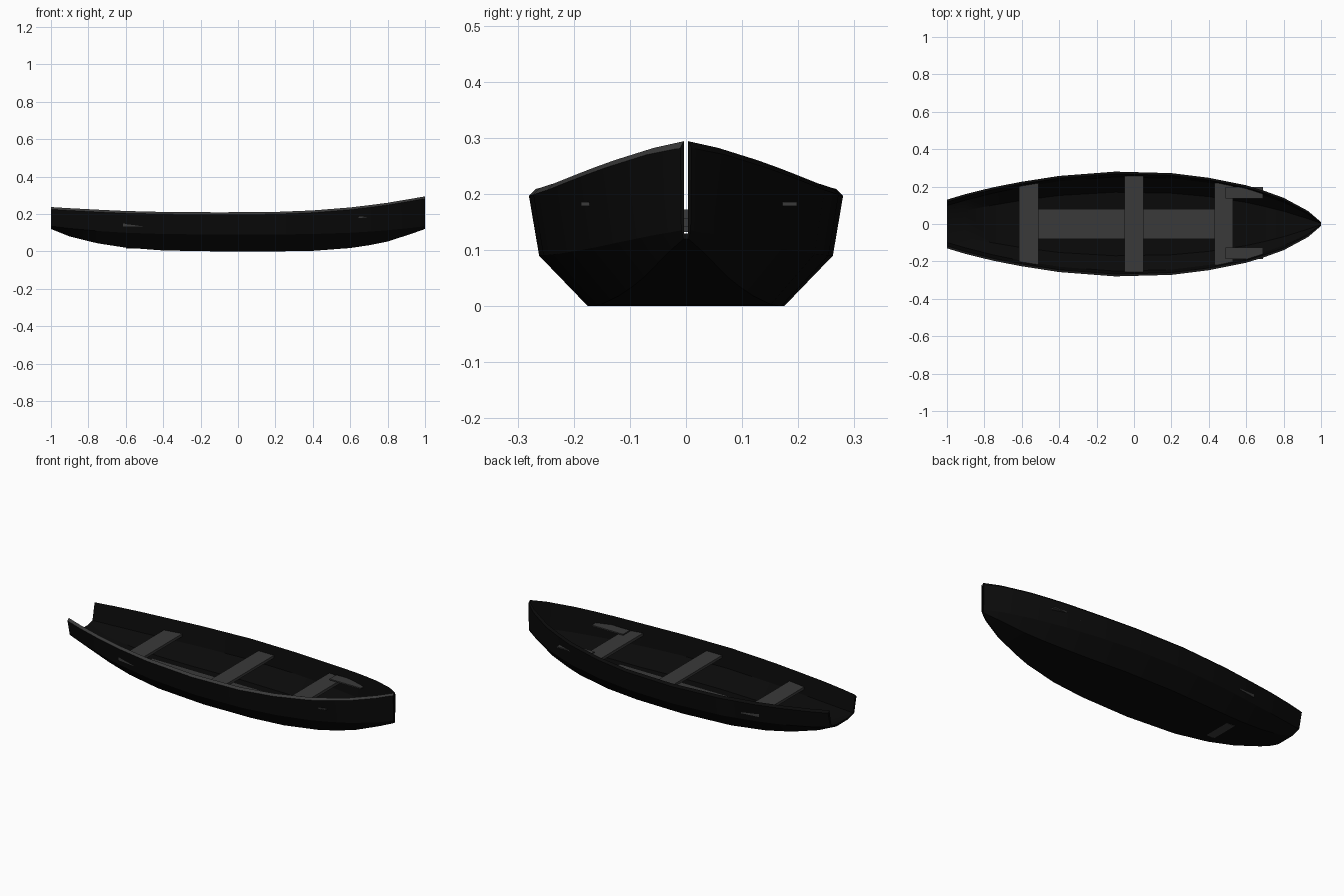
import bpy, bmesh, math

cube = bpy.data.objects.get("Cube")
if cube:
    bpy.data.objects.remove(cube)


def material(name, value):
    m = bpy.data.materials.new(name)
    m.use_nodes = True
    colour = (value, value, value, 1)
    m.diffuse_color = colour
    m.node_tree.nodes["Principled BSDF"].inputs["Base Color"].default_value = colour
    return m


black = material("tarred black", 0.003)
grey = material("weathered grey", 0.042)


def finish(name, bm, mats):
    bmesh.ops.recalc_face_normals(bm, faces=bm.faces)
    mesh = bpy.data.meshes.new(name)
    bm.to_mesh(mesh)
    bm.free()
    for m in mats:
        mesh.materials.append(m)
    obj = bpy.data.objects.new(name, mesh)
    bpy.context.collection.objects.link(obj)
    return obj


# Stations from stern to bow: x, half beam, sheer height, keel height
stations = [
    (-1, .13, .237, .12), (-.9, .16, .231, .08), (-.75, .197, .223, .043),
    (-.6, .226, .216, .02), (-.4, .257, .211, .005), (-.1, .28, .209, 0),
    (.2, .272, .211, 0), (.4, .247, .219, .003), (.6, .207, .235, .018),
    (.7, .176, .247, .033), (.8, .14, .26, .053), (.93, .07, .282, .095),
    (1, .01, .294, .12),
]


def section(x, beam, sheer, keel):
    """Closed section: outer skin from right rail to left rail, then inner skin."""
    t = abs(x) ** 3
    chine_y, chine_z = beam * (.935 - .1 * t), .09 + .045 * t
    floor_y = beam * (.625 - .2 * t)
    outer = [(beam, sheer - .012), (chine_y, chine_z), (floor_y, keel)]
    inner = [(beam - .012, sheer), (chine_y - .01, chine_z + .005),
             (floor_y - .005, keel + .01)]
    inner = [(max(y, .004), z) for y, z in inner]

    def both(half):
        return [(-y, z) for y, z in half] + half[::-1]
    return [(x, y, z) for y, z in both(outer) + both(inner)[::-1]]


# Hull: open-ended shell with a grey rail on the right side
bm = bmesh.new()
rings = [[bm.verts.new(p) for p in section(*s)] for s in stations]
n = len(rings[0])
for a, b in zip(rings, rings[1:]):
    for i in range(n):
        j = (i + 1) % n
        face = bm.faces.new((a[i], a[j], b[j], b[i]))
        face.material_index = 1 if i == n - 1 else 0
for ring in (rings[0], rings[-1]):
    for i in range(n // 2 - 1):
        bm.faces.new((ring[i], ring[i + 1], ring[n - 2 - i], ring[n - 1 - i]))
hull = finish("hull", bm, [black, grey])
bpy.context.view_layer.objects.active = hull
hull.select_set(True)
bpy.ops.object.shade_smooth_by_angle(angle=math.radians(25))
hull.select_set(False)


def plank(name, x0, x1, half0, half1, z0, z1, y=0):
    """Board whose half width may taper from one end to the other."""
    bm = bmesh.new()
    outline = [(x0, y - half0), (x1, y - half1), (x1, y + half1), (x0, y + half0)]
    low, high = [[bm.verts.new((*p, z)) for p in outline] for z in (z0, z1)]
    bm.faces.new(low)
    bm.faces.new(high)
    for i in range(4):
        j = (i + 1) % 4
        bm.faces.new((low[i], low[j], high[j], high[i]))
    return finish(name, bm, [grey])


# Benches and floor
plank("stern_seat", -.615, -.51, .213, .228, .132, .148)
plank("middle_seat", -.05, .05, .257, .257, .142, .158)
plank("bow_seat", .43, .53, .22, .212, .155, .172)
plank("floor_board", -.6, .48, .08, .08, .016, .034)

# Small side shelves near the bow
for side, y in (("right", -.156), ("left", .167)):
    plank(side + "_shelf", .49, .69, .031, .031, .179, .186, y)
